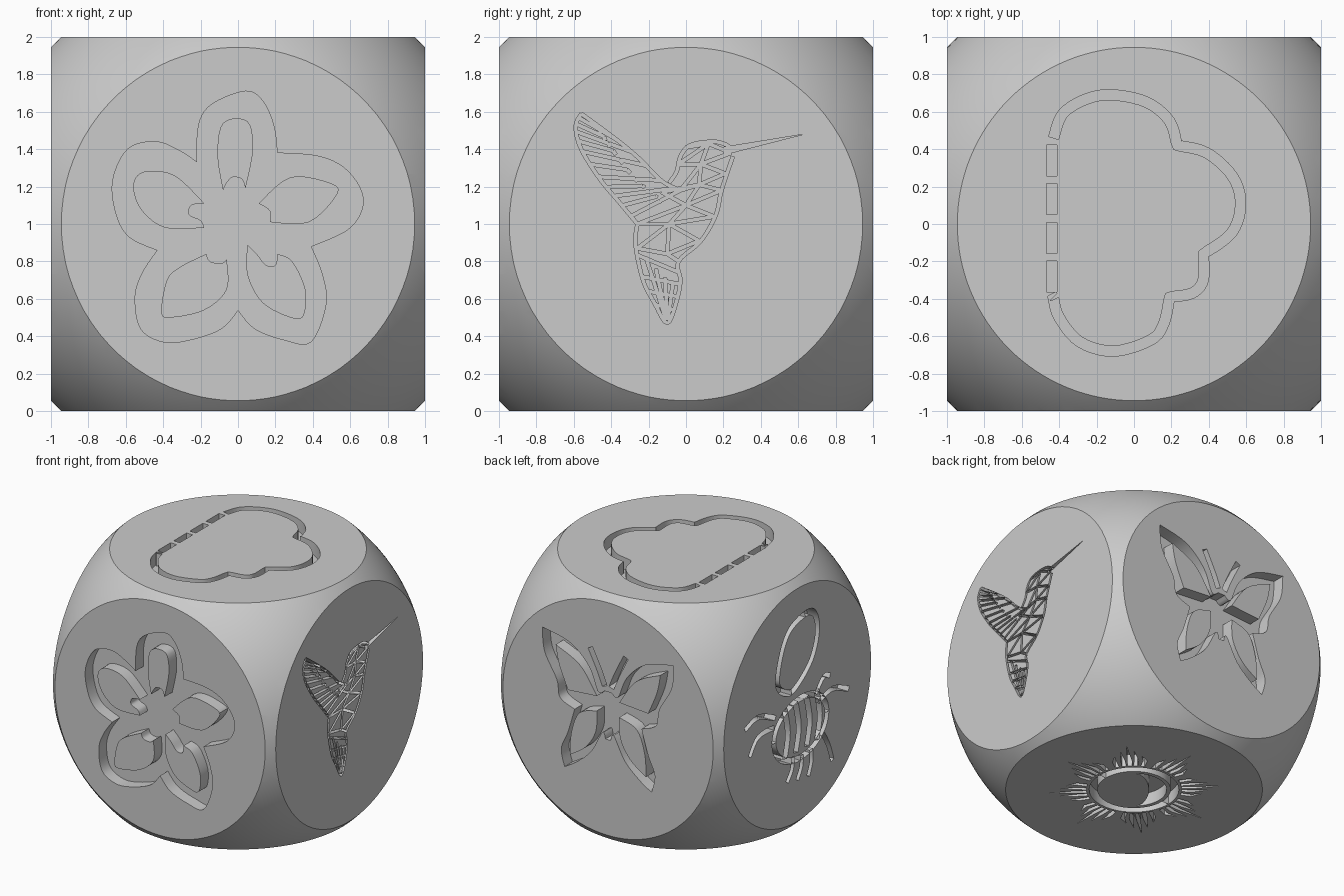
import bpy, bmesh, math
from mathutils import Vector

if "Cube" in bpy.data.objects:
    bpy.data.objects.remove(bpy.data.objects["Cube"])

DEPTH = 0.1
X, Y, Z = Vector((1, 0, 0)), Vector((0, 1, 0)), Vector((0, 0, 1))
# Each face: rightward axis, upward axis, outward axis
FRONT, BACK = (X, Z, -Y), (-X, Z, Y)
RIGHT, LEFT = (Y, Z, X), (-Y, Z, -X)
TOP, BOTTOM = (X, Y, Z), (X, Y, -Z)

grey = bpy.data.materials.new("plain grey")
grey.use_nodes = True
grey.diffuse_color = (0.6, 0.6, 0.6, 1)
grey.node_tree.nodes["Principled BSDF"].inputs["Base Color"].default_value = grey.diffuse_color


def hundredths(pts):
    return [Vector(p) / 100 for p in pts]


def smooth(pts, closed=False, steps=5):
    """Curve passing through every point."""
    n, out = len(pts), []
    pick = (lambda i: pts[i % n]) if closed else (lambda i: pts[max(0, min(n - 1, i))])
    for i in range(n if closed else n - 1):
        a, b, c, d = (pick(i + k) for k in (-1, 0, 1, 2))
        for s in range(steps):
            t = s / steps
            out.append(b + (c - a) * t / 2 + (2 * a - 5 * b + 4 * c - d) * t * t / 2
                       + (3 * b - a - 3 * c + d) * t ** 3 / 2)
    return out if closed else out + [pts[-1]]


def lobes(*arcs):
    """Closed outline of smooth arcs meeting at corners."""
    out = []
    for arc in arcs:
        out += smooth(hundredths(arc))[:-1]
    return out


def prism(bm, side, pts, low, high):
    u, v, n = side
    rings = [[bm.verts.new(u * p.x + v * p.y + n * h + Z) for p in pts] for h in (low, high)]
    bm.faces.new(rings[0])
    bm.faces.new(rings[1])
    for i in range(len(pts)):
        j = (i + 1) % len(pts)
        bm.faces.new((rings[0][i], rings[0][j], rings[1][j], rings[1][i]))


def finish(bm, name):
    bmesh.ops.recalc_face_normals(bm, faces=bm.faces)
    mesh = bpy.data.meshes.new(name)
    bm.to_mesh(mesh)
    bm.free()
    mesh.materials.append(grey)
    obj = bpy.data.objects.new(name, mesh)
    bpy.context.collection.objects.link(obj)
    return obj


cut = bmesh.new()
count = 0


def pocket(side, pts):
    # tiny depth steps keep crossing grooves from being coplanar
    global count
    count += 1
    prism(cut, side, pts, 1 - DEPTH + count * 2e-5, 1.03 + count * 2e-5)


def groove(side, pts, width):
    left, right = [], []
    for i, p in enumerate(pts):
        d = (pts[min(i + 1, len(pts) - 1)] - pts[max(i - 1, 0)]).normalized()
        off = Vector((-d.y, d.x)) * width / 2
        left.append(p + off)
        right.append(p - off)
    pocket(side, left + right[::-1])


def loop_groove(side, pts, width):
    half = len(pts) // 2
    groove(side, pts[:half + 1], width)
    groove(side, pts[half:] + pts[:1], width)


def islands(side, outlines, name):
    bm = bmesh.new()
    for o in outlines:
        prism(bm, side, o, 1 - DEPTH - 0.02, 1)
    return finish(bm, name)


# Flower pocket with raised petals on the front
pocket(FRONT, lobes(
    [(-22, 33), (-21, 53), (-14, 64), (4, 71), (13, 66), (19, 53), (21, 38)],
    [(21, 38), (44, 36), (59, 28), (67, 13), (60, -2), (39, -12)],
    [(39, -12), (45, -27), (47, -43), (39, -63), (25, -62), (9, -56), (0, -46)],
    [(0, -46), (-9, -56), (-26, -62), (-40, -63), (-52, -56), (-55, -39), (-51, -26), (-43, -14)],
    [(-43, -14), (-58, -7), (-65, 5), (-67, 23), (-59, 40), (-44, 44), (-31, 39), (-22, 33)]))
petals = islands(FRONT, [
    lobes([(-8, 18), (-11, 37), (-8, 54), (5, 55), (8, 40), (4, 19)],
          [(4, 19), (2, 24), (-3, 25), (-6, 22), (-8, 18)]),
    lobes([(11, 11), (28, 25), (49, 22), (53, 16), (38, 1), (17, 1)],
          [(17, 1), (17, 7), (11, 11)]),
    lobes([(5, -11), (5, -27), (13, -42), (28, -50), (35, -49), (36, -35), (29, -20), (21, -16)],
          [(21, -16), (20, -22), (15, -22), (10, -16), (5, -11)]),
    lobes([(-6, -19), (-6, -35), (-18, -46), (-36, -50), (-41, -47), (-38, -30), (-31, -23), (-17, -16)],
          [(-17, -16), (-15, -20), (-9, -21), (-6, -19)]),
    lobes([(-18, 11), (-34, 26), (-50, 28), (-56, 21), (-52, 8), (-39, -2), (-18, -2)],
          [(-18, -2), (-20, 2), (-26, 5), (-25, 10), (-18, 11)])], "flower_petals")

# Cloud groove and its dashed edge on the top
groove(TOP, lobes(
    [(-43, 46), (-38, 59), (-25, 67), (-11, 69), (7, 65), (19, 55), (23, 42)],
    [(23, 42), (39, 38), (53, 25), (57, 10), (52, -5), (37, -16)],
    [(37, -16), (37, -30), (31, -37), (19, -39)],
    [(19, -39), (16, -53), (9, -62), (-11, -68), (-29, -63), (-40, -50), (-43, -40), (-43, -39)]), 0.055)
for k in range(4):
    y = 0.34 - k * 0.207
    groove(TOP, [Vector((-0.44, y + 0.083)), Vector((-0.44, y - 0.083))], 0.055)

# Butterfly pocket, feelers and raised wing panels on the back
half = lobes([(3, 22), (9, 20), (17, 38), (34, 53), (59, 59)],
             [(59, 59), (57, 40), (46, 20), (43, 6), (30, 0)],
             [(30, 0), (36, -20), (42, -35), (39, -49)],
             [(39, -49), (28, -42), (15, -30), (5, -12), (2, -18)])


def mirrored(pts):
    return [Vector((-p.x, p.y)) for p in pts]


pocket(BACK, half + mirrored(half)[::-1])
panels = [lobes([(10, 16), (25, 37), (47, 48)], [(47, 48), (44, 33), (36, 14)], [(36, 14), (10, 16)]),
          lobes([(10, 4), (26, -2), (33, -20), (34, -38)], [(34, -38), (20, -28), (11, -13), (10, 4)])]
wings = islands(BACK, panels + [mirrored(p) for p in panels], "butterfly_wing_panels")
feeler = smooth(hundredths([(3, 26), (8, 38), (16, 54)]))
groove(BACK, feeler, 0.045)
groove(BACK, mirrored(feeler), 0.045)

# Bird in fine grooves on the right
FINE = 0.018
trail = smooth(hundredths([(-56, 59), (-59, 52), (-56, 40), (-46, 24), (-36, 12), (-26, 0)]))
lead = smooth(hundredths([(-56, 59), (-37, 45), (-25, 35), (-13, 23), (-3, 18)]))
body = hundredths([(-26, 0), (-27, -11), (-23, -30), (-17, -42), (-10, -53), (-5, -41), (-3, -30), (-4, -20),
                   (8, -9), (16, 5), (19, 18), (25, 36)])
head = hundredths([(25, 40), (20, 43), (13, 44), (2, 42), (-3, 36), (-5, 28), (-9, 22)])
for line in (trail, lead, smooth(body), smooth(head)):
    groove(RIGHT, line, FINE)
pocket(RIGHT, hundredths([(20, 37), (63, 48), (20, 41)]))


def along(line, t):
    f = t * (len(line) - 1)
    i = min(int(f), len(line) - 2)
    return line[i].lerp(line[i + 1], f - i)


for k in range(1, 12):      # long and short wing feathers
    t = k / 12
    a, b = along(trail, t), along(lead, min(1, t + 0.16))
    groove(RIGHT, [a, a.lerp(b, 0.58)], FINE)
    c = along(trail, t * 0.9 + 0.1)
    groove(RIGHT, [a.lerp(b, 0.58), c.lerp(b, 0.6)], FINE)
    if k % 2:
        groove(RIGHT, [a.lerp(b, 0.6), b], FINE)
web_left = hundredths([(0, 41), (-4, 32), (-3, 18), (-13, 17), (-26, 0), (-26, -13)])
web_mid = hundredths([(12, 43), (8, 32), (7, 21), (0, 10), (-9, 0), (-10, -16)])
web_right = hundredths([(24, 38), (21, 27), (19, 18), (15, 4), (7, -9), (-4, -20)])
groove(RIGHT, web_mid, FINE)
for k in range(6):          # triangle web over head and body
    groove(RIGHT, [web_left[k], web_mid[k]], FINE)
    groove(RIGHT, [web_mid[k], web_right[k]], FINE)
    if k < 5:
        groove(RIGHT, [web_mid[k], web_left[k + 1]], FINE)
        groove(RIGHT, [web_mid[k + 1], web_right[k]], FINE)
tail_l, tail_r = body[1:5], body[7:3:-1]
for k in range(1, 5):       # tail feathers
    s = k / 5
    groove(RIGHT, [along(tail_l, 0.1 * k).lerp(along(tail_r, 0.1 * k), s),
                   along(tail_l, 0.95).lerp(along(tail_r, 0.95), s)], FINE)
    groove(RIGHT, [along(tail_l, 0.2 * k - 0.1), along(tail_r, 0.2 * k)], FINE)

# Bee on the left: wing, striped body, feelers and legs
loop_groove(LEFT, smooth(hundredths([(10, 70), (-10, 64), (-21, 47), (-25, 25), (-12, 14), (0, 16), (18, 30),
                                     (26, 50), (22, 66)]), True), 0.05)


def ring(cx, cy, rx, ry, n=40):
    return [Vector((cx + rx * math.cos(i * math.tau / n), cy + ry * math.sin(i * math.tau / n)))
            for i in range(n)]


loop_groove(LEFT, ring(0.04, -0.2, 0.34, 0.24), 0.05)
for x in (-0.16, -0.02, 0.12, 0.25):
    groove(LEFT, smooth([Vector((x, 0.02)), Vector((x + 0.04, -0.19)), Vector((x, -0.38))]), 0.06)
for limb in ([(-67, 5), (-50, 9), (-28, 0)], [(-61, -19), (-50, -7), (-30, -7)],
             [(-5, -40), (-7, -50), (-13, -58)], [(6, -43), (5, -52), (0, -61)],
             [(18, -43), (18, -53), (14, -63)], [(33, -36), (40, -48), (45, -62)],
             [(28, -8), (45, -4), (66, -12)], [(24, 0), (34, 10), (42, 8)]):
    groove(LEFT, smooth(hundredths(limb)), 0.04)

# Sun and crescent on the bottom
loop_groove(BOTTOM, ring(0, 0, 0.3, 0.3, 48), 0.06)
for k in range(8):
    for turn, reach in ((-0.27, 0.5), (-0.12, 0.56), (0, 0.65), (0.12, 0.56), (0.27, 0.5)):
        a = k * math.tau / 8 + turn
        tip = k * math.tau / 8 + turn * 0.75
        polar = [(a - 0.045, 0.35), (a + 0.045, 0.35), (a + 0.05, 0.43), (tip, reach), (a - 0.02, 0.43)]
        pocket(BOTTOM, [Vector((r * math.cos(t), r * math.sin(t))) for t, r in polar])
middle, spread = math.radians(140), 1.5
arc = [middle - spread + spread * i / 8 for i in range(17)]
outer = [Vector((math.cos(a), math.sin(a))) * 0.24 for a in arc]
inner = [p - Vector((math.cos(middle), math.sin(middle))) * 0.13 * math.cos(a - middle)
         for p, a in zip(outer, arc)]
pocket(BOTTOM, outer + inner[::-1])

# Rounded die body: a ball sliced flat on six sides
bm = bmesh.new()
bmesh.ops.create_uvsphere(bm, u_segments=128, v_segments=64, radius=1.376)
for n in (X, -X, Y, -Y, Z, -Z):
    res = bmesh.ops.bisect_plane(bm, geom=bm.verts[:] + bm.edges[:] + bm.faces[:], dist=1e-5,
                                 plane_co=n, plane_no=n, clear_outer=True)
    rim = [e for e in res["geom_cut"] if isinstance(e, bmesh.types.BMEdge)]
    bmesh.ops.edgeloop_fill(bm, edges=rim)
bmesh.ops.translate(bm, verts=bm.verts, vec=Z)
die = finish(bm, "die_body")
cutter = finish(cut, "engraving_cutter")
cutter.hide_render = True

# Engrave the body
mod = die.modifiers.new("engraving", 'BOOLEAN')
mod.operation, mod.solver, mod.object, mod.use_self = 'DIFFERENCE', 'EXACT', cutter, True
bpy.context.view_layer.objects.active = die
bpy.ops.object.modifier_apply(modifier=mod.name)
bpy.data.objects.remove(cutter)

for obj in (die, petals, wings):
    bpy.ops.object.select_all(action='DESELECT')
    obj.select_set(True)
    bpy.context.view_layer.objects.active = obj
    bpy.ops.object.shade_smooth_by_angle(angle=math.radians(30))
